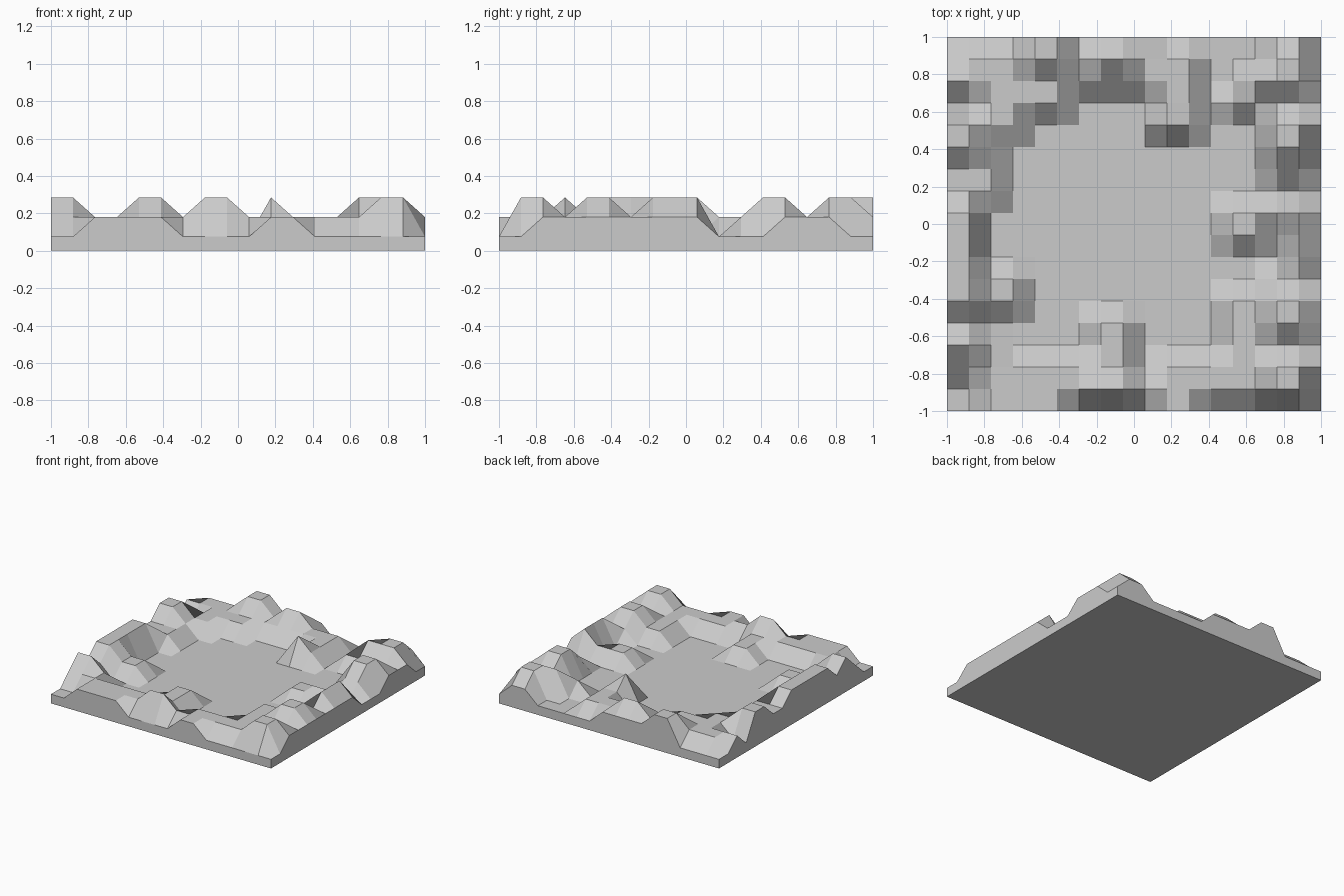
import bpy, bmesh

if "Cube" in bpy.data.objects:
    bpy.data.objects.remove(bpy.data.objects["Cube"])

N = 17                       # cells per side
SIZE = 2.0
BASE, STEP = 0.075, 0.105    # floor height and rise per terrace

# Rock terraces as index rectangles on the grid: (x from, x to, y from, y to)
LOW_ROCKS = [
    (2, 5, 0, 0), (10, 11, 0, 0), (2, 16, 1, 1), (0, 8, 2, 2), (10, 17, 2, 2),
    (0, 1, 3, 13), (2, 2, 3, 3), (2, 3, 5, 6), (2, 2, 10, 13),
    (3, 3, 13, 13), (2, 5, 14, 16), (0, 1, 15, 15), (1, 1, 16, 16),
    (6, 11, 15, 16), (7, 8, 3, 4), (13, 17, 3, 5), (15, 17, 6, 6),
    (16, 17, 7, 9), (13, 14, 8, 9), (15, 15, 9, 9), (15, 16, 11, 13),
    (17, 17, 13, 15), (10, 11, 13, 14), (13, 16, 14, 14), (14, 16, 15, 15),
    (15, 16, 16, 17), (6, 9, 17, 17),
]
HIGH_ROCKS = [
    (7, 8, 1, 1), (15, 16, 1, 2), (0, 1, 3, 3), (0, 1, 5, 9),
    (0, 1, 12, 13), (4, 5, 16, 17), (7, 8, 16, 16), (10, 10, 13, 13),
    (15, 16, 12, 13), (14, 16, 15, 15), (15, 16, 16, 16), (16, 16, 7, 9),
    (15, 16, 4, 5),
]


def inside(i, j, rects):
    return any(a <= i <= b and c <= j <= d for a, b, c, d in rects)


def height(i, j):
    level = 2 if inside(i, j, HIGH_ROCKS) else 1 if inside(i, j, LOW_ROCKS) else 0
    return BASE + STEP * level


# Rocky top surface
bm = bmesh.new()
bmesh.ops.create_grid(bm, x_segments=N, y_segments=N, size=SIZE / 2)
for v in bm.verts:
    i = round((v.co.x + SIZE / 2) / SIZE * N)
    j = round((v.co.y + SIZE / 2) / SIZE * N)
    v.co.z = height(i, j)

# Side walls and flat underside
rim = [e for e in bm.edges if e.is_boundary]
walls = bmesh.ops.extrude_edge_only(bm, edges=rim)["geom"]
for v in (g for g in walls if isinstance(g, bmesh.types.BMVert)):
    v.co.z = 0
bottom = [e for e in bm.edges if e.is_boundary]
bmesh.ops.contextual_create(bm, geom=bottom)
bmesh.ops.recalc_face_normals(bm, faces=bm.faces[:])

mesh = bpy.data.meshes.new("rocky_ground_tile")
bm.to_mesh(mesh)
bm.free()
tile = bpy.data.objects.new("rocky_ground_tile", mesh)
bpy.context.collection.objects.link(tile)
